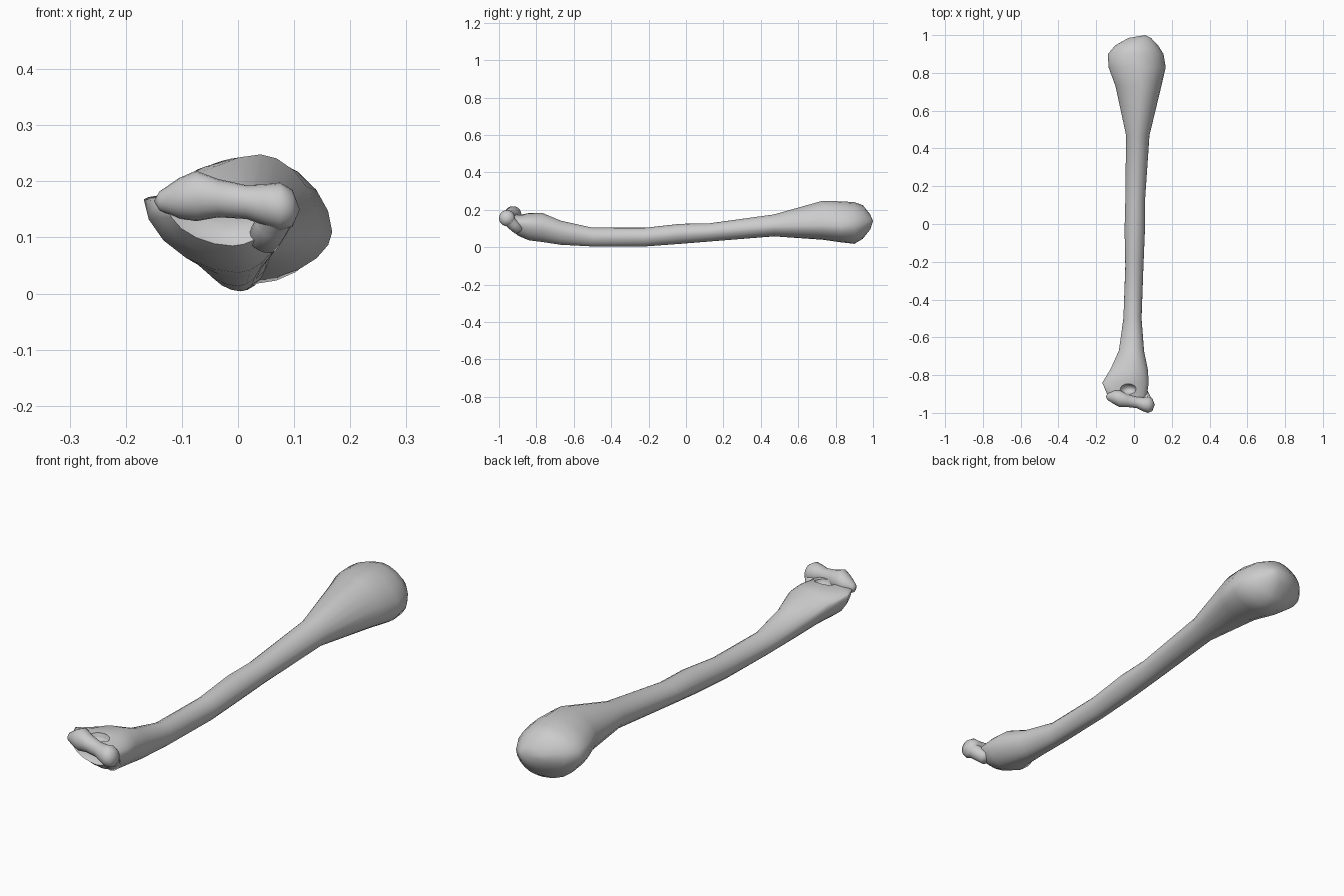
import bpy, bmesh
from math import sin, cos, pi
from mathutils import Vector

if "Cube" in bpy.data.objects:
    bpy.data.objects.remove(bpy.data.objects["Cube"])

SEG = 20


def loft(name, rings, start, end):
    """Skin a list of equal-length rings and close both ends to a point."""
    bm = bmesh.new()
    vs = [[bm.verts.new(p) for p in r] for r in rings]
    n = len(rings[0])
    for a, b in zip(vs, vs[1:]):
        for i in range(n):
            j = (i + 1) % n
            bm.faces.new((a[i], a[j], b[j], b[i]))
    for ring, tip in ((vs[0], start), (vs[-1], end)):
        t = bm.verts.new(tip)
        for i in range(n):
            bm.faces.new((ring[i], ring[(i + 1) % n], t))
    bmesh.ops.recalc_face_normals(bm, faces=bm.faces)
    me = bpy.data.meshes.new(name)
    bm.to_mesh(me)
    bm.free()
    ob = bpy.data.objects.new(name, me)
    bpy.context.collection.objects.link(ob)
    for o in bpy.context.selected_objects:
        o.select_set(False)
    ob.select_set(True)
    bpy.context.view_layer.objects.active = ob
    bpy.ops.object.shade_smooth_by_angle(angle=pi / 3)
    return ob


def section(y, xl, zl, xr, zr, xt, zt, xb, zb):
    """Closed cross-section through its left, right, top and bottom extremes."""
    pts = []
    for i in range(SEG):
        c, s = cos(2 * pi * i / SEG), sin(2 * pi * i / SEG)
        xm, zm = (xt, zt) if s >= 0 else (xb, zb)
        xs, zs = (xr, zr) if c >= 0 else (xl, zl)
        k = abs(c) ** 1.1
        q = abs(s) ** 1.1
        pts.append((xm + (xs - xm) * k, y, zs + (zm - zs) * q))
    return pts


# Shaft with rounded head at the back and flared end at the front:
# y, left x z, right x z, top x z, bottom x z
SECTIONS = [
    (-0.925, -0.125, .155, .060, .135, -.03, .175, -.01, .085),
    (-0.895, -0.145, .165, .070, .130, -.03, .175, 0, .060),
    (-0.84, -0.168, .168, .078, .125, -.02, .182, 0, .037),
    (-0.77, -0.125, .135, .073, .115, -.01, .184, 0, .028),
    (-0.67, -0.080, .085, .053, .085, 0, .142, 0, .013),
    (-0.50, -0.056, .055, .040, .055, 0, .104, .005, .004),
    (-0.22, -0.046, .055, .050, .055, 0, .104, .005, .004),
    (-0.03, -0.050, .072, .058, .072, .005, .125, .005, .018),
    (0.12, -0.046, .080, .058, .080, .01, .127, .01, .030),
    (0.47, -0.042, .118, .082, .110, .02, .175, .02, .058),
    (0.73, -0.098, .150, .145, .115, .04, .248, .04, .040),
    (0.83, -0.135, .150, .168, .110, .03, .245, .035, .026),
    (0.90, -0.138, .145, .156, .115, .01, .241, .035, .018),
    (0.945, -0.100, .145, .128, .125, .01, .225, .035, .045),
    (0.985, -0.030, .145, .090, .135, .03, .175, .045, .095),
]
rings = [section(*s) for s in SECTIONS]
shaft = loft("bone_shaft", rings, (-0.02, -0.885, 0.12), (0.06, 1.0, 0.14))

# Hollow above the front joint
bpy.ops.mesh.primitive_uv_sphere_add(segments=16, ring_count=10, radius=1,
                                     location=(-0.03, -0.875, 0.19))
cutter = bpy.context.object
cutter.name = "hollow_cutter"
cutter.scale = (0.045, 0.03, 0.045)
cutter.hide_render = True
cutter.hide_viewport = True
mod = shaft.modifiers.new("hollow", 'BOOLEAN')
mod.object = cutter
mod.operation = 'DIFFERENCE'
mod.solver = 'EXACT'

# Spool-shaped joint across the front end: x, y, z, radius
SPOOL = [
    (-0.140, -0.915, .165, .017),
    (-0.105, -0.918, .170, .036),
    (-0.075, -0.925, .174, .045),
    (-0.035, -0.935, .170, .034),
    (0.015, -0.945, .163, .030),
    (0.050, -0.955, .158, .037),
    (0.075, -0.957, .155, .043),
    (0.097, -0.957, .152, .033),
]
spool = [[(x, y + r * cos(2 * pi * i / SEG), z + r * sin(2 * pi * i / SEG))
          for i in range(SEG)] for x, y, z, r in SPOOL]
loft("joint_spool", spool, (-0.15, -0.913, .165), (0.11, -0.957, .15))

# Bridge that ties the right end of the spool down into the shaft
arm = []
for x, y, z, r in [(0.072, -0.95, .145, .032), (0.06, -0.925, .12, .03),
                   (0.045, -0.895, .095, .03)]:
    d = Vector((-0.3, 0.55, -0.55)).normalized()
    u = d.cross(Vector((1, 0, 0))).normalized()
    v = d.cross(u)
    arm.append([Vector((x, y, z)) + r * (u * cos(2 * pi * i / SEG) + v * sin(2 * pi * i / SEG))
                for i in range(SEG)])
loft("joint_bridge", arm, (0.075, -0.96, .15), (0.04, -0.88, .085))
